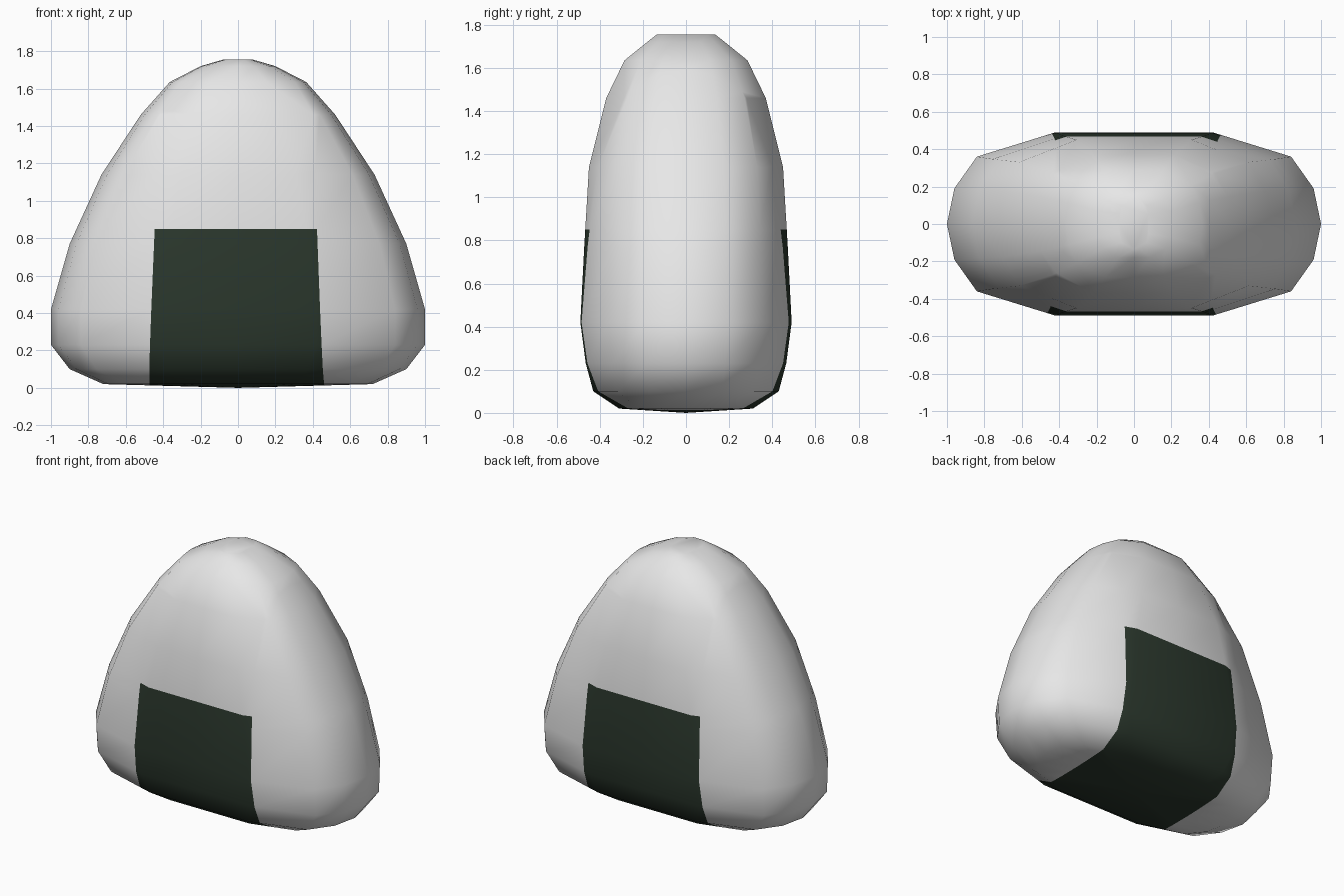
import bpy, bmesh
from mathutils import Vector

if "Cube" in bpy.data.objects:
    bpy.data.objects.remove(bpy.data.objects["Cube"])


def material(name, rgb):
    m = bpy.data.materials.new(name)
    m.diffuse_color = (*rgb, 1.0)
    m.use_nodes = True
    m.node_tree.nodes["Principled BSDF"].inputs["Base Color"].default_value = m.diffuse_color
    return m


# Rounded cross-section (unit half sizes), 16 points around
quarter = [(1, 0), (0.96, 0.39), (0.84, 0.735), (0.42, 1)]
half = quarter + [(0, 1)] + [(-x, y) for x, y in reversed(quarter[1:])]
section = half + [(-x, -y) for x, y in half]

# Height, half width, half depth of each ring
rings = [(0.02, 0.72, 0.31), (0.10, 0.90, 0.43), (0.23, 1.0, 0.465),
         (0.42, 1.0, 0.49), (0.77, 0.90, 0.472), (1.14, 0.73, 0.45),
         (1.46, 0.52, 0.37), (1.635, 0.365, 0.285), (1.72, 0.20, 0.18),
         (1.755, 0.08, 0.135)]

# Rice body with bottom fan and flat crown
bm = bmesh.new()
loops = [[bm.verts.new((x * a, y * b, z)) for x, y in section] for z, a, b in rings]
n = len(section)
for low, high in zip(loops, loops[1:]):
    for i in range(n):
        j = (i + 1) % n
        bm.faces.new((low[i], low[j], high[j], high[i]))
bottom = bm.verts.new((0, 0, 0))
for i in range(n):
    bm.faces.new((bottom, loops[0][(i + 1) % n], loops[0][i]))
bm.faces.new(loops[-1])
bmesh.ops.recalc_face_normals(bm, faces=bm.faces[:])

# Cut the outline of the seaweed wrap: top edge and two slightly slanted sides
planes = [(Vector((0, 0, 0.85)), Vector((0, 0, 1))),
          (Vector((-0.46, 0, 0.2)), Vector((-1, 0.026, 0.04))),
          (Vector((0.46, 0, 0.2)), Vector((1, -0.026, 0.04)))]
for co, no in planes:
    bmesh.ops.bisect_plane(bm, geom=bm.verts[:] + bm.edges[:] + bm.faces[:],
                           dist=1e-5, plane_co=co, plane_no=no)

# Seaweed covers the faces inside all three cuts
for f in bm.faces:
    f.smooth = True
    c = f.calc_center_median()
    f.material_index = int(all((c - co).dot(no) < 0 for co, no in planes))

mesh = bpy.data.meshes.new("rice_ball")
bm.to_mesh(mesh)
bm.free()
mesh.materials.append(material("white rice", (0.8, 0.8, 0.8)))
mesh.materials.append(material("dark green seaweed", (0.024, 0.039, 0.026)))
obj = bpy.data.objects.new("rice_ball", mesh)
bpy.context.collection.objects.link(obj)
